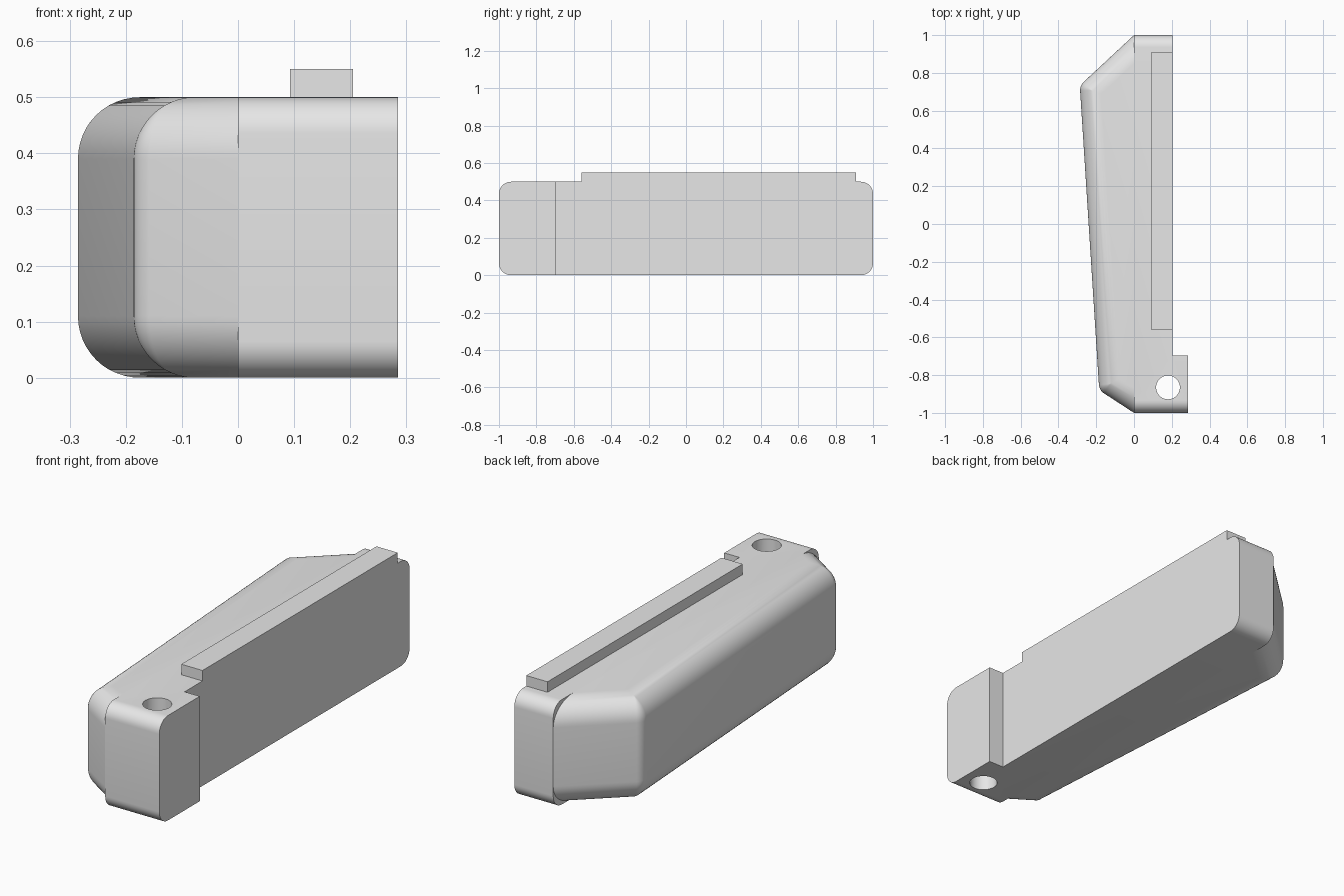
import bpy, bmesh, math
from mathutils import Vector

if "Cube" in bpy.data.objects:
    bpy.data.objects.remove(bpy.data.objects["Cube"])

HEIGHT = 0.5
grey = bpy.data.materials.new("plain grey")
grey.use_nodes = True
grey.diffuse_color = (0.8, 0.8, 0.8, 1)
grey.node_tree.nodes["Principled BSDF"].inputs["Base Color"].default_value = (0.8, 0.8, 0.8, 1)


def make_object(name, bm):
    bmesh.ops.recalc_face_normals(bm, faces=bm.faces)
    mesh = bpy.data.meshes.new(name)
    bm.to_mesh(mesh)
    bm.free()
    mesh.materials.append(grey)
    obj = bpy.data.objects.new(name, mesh)
    bpy.context.collection.objects.link(obj)
    return obj


def box(name, low, high):
    bm = bmesh.new()
    bmesh.ops.create_cube(bm, size=1)
    for v in bm.verts:
        v.co = Vector([a + (b - a) * (c + 0.5) for a, b, c in zip(low, high, v.co)])
    return make_object(name, bm)


def activate(obj):
    bpy.ops.object.select_all(action="DESELECT")
    obj.select_set(True)
    bpy.context.view_layer.objects.active = obj


def cut(obj, cutter):
    cutter.hide_render = True
    mod = obj.modifiers.new("cut", "BOOLEAN")
    mod.operation = "DIFFERENCE"
    mod.solver = "EXACT"
    mod.object = cutter
    activate(obj)
    bpy.ops.object.modifier_apply(modifier=mod.name)
    bpy.data.objects.remove(cutter)


def smooth(obj):
    activate(obj)
    bpy.ops.object.shade_smooth_by_angle(angle=math.radians(30))


# Main block: rounded end profile, extruded sideways
def main_block(radius=0.065, steps=10):
    bm = bmesh.new()
    profile = []
    for i, (sy, sz) in enumerate([(1, 1), (-1, 1), (-1, -1), (1, -1)]):
        cy = sy * (1 - radius)
        cz = HEIGHT / 2 + sz * (HEIGHT / 2 - radius)
        for k in range(steps + 1):
            a = (i + k / steps) * math.pi / 2
            profile.append(bm.verts.new((0, cy + radius * math.cos(a), cz + radius * math.sin(a))))
    face = bm.faces.new(profile)
    ext = bmesh.ops.extrude_face_region(bm, geom=[face])["geom"]
    bmesh.ops.translate(bm, vec=(0.285, 0, 0),
                        verts=[g for g in ext if isinstance(g, bmesh.types.BMVert)])
    return make_object("main_block", bm)


block = main_block()

# Recess behind the wider front end, then the vertical pin hole
cut(block, box("recess_cutter", (0.205, -0.695, -0.1), (0.4, 1.2, 0.7)))
bm = bmesh.new()
bmesh.ops.create_cone(bm, cap_ends=True, segments=48, radius1=0.063, radius2=0.063, depth=1)
bmesh.ops.translate(bm, vec=(0.18, -0.865, HEIGHT / 2), verts=bm.verts)
cut(block, make_object("hole_cutter", bm))
smooth(block)

# Raised rail along the top edge
box("top_rail", (0.093, -0.56, HEIGHT), (0.205, 0.91, 0.55))

# Tapered side body, seen from above as an open outline ending on the block
OUTLINE = [Vector(p) for p in [(0, 1), (-0.287, 0.733), (-0.184, -0.88), (0, -1)]]


def meet(p, d, q, e):
    return p + d * ((q - p).cross(e) / d.cross(e))


def plan_loop(inset, corner, steps=8):
    """Outline moved inwards, with its two outer corners rounded."""
    lines = []
    for a, b in zip(OUTLINE, OUTLINE[1:]):
        d = (b - a).normalized()
        lines.append((a + Vector((-d.y, d.x)) * inset, d))
    seam = (Vector((0, 0)), Vector((0, 1)))
    points = [meet(*lines[0], *seam)]
    radius = max(corner - inset, 0)
    for first, second in zip(lines, lines[1:]):
        tip = meet(*first, *second)
        turn = math.acos(first[1].dot(second[1]))
        start = tip - first[1] * radius * math.tan(turn / 2)
        normal = Vector((-first[1].y, first[1].x))
        for k in range(steps + 1):
            a = turn * k / steps
            points.append(start + first[1] * radius * math.sin(a)
                          + normal * radius * (1 - math.cos(a)))
    points.append(meet(*lines[2], *seam))
    return points


def side_body(radius=0.11, corner=0.06, steps=12):
    bm = bmesh.new()
    levels = []
    for k in range(steps + 1):
        a = k / steps * math.pi / 2
        levels.append((radius * (1 - math.sin(a)), radius * (1 - math.cos(a))))
    levels += [(inset, HEIGHT - z) for inset, z in reversed(levels)]
    rings = [[bm.verts.new((p.x, p.y, z)) for p in plan_loop(inset, corner)]
             for inset, z in levels]
    for low, high in zip(rings, rings[1:]):
        for i in range(len(low)):
            j = (i + 1) % len(low)
            bm.faces.new((low[i], low[j], high[j], high[i]))
    bm.faces.new(rings[0])
    bm.faces.new(rings[-1])
    bmesh.ops.remove_doubles(bm, verts=bm.verts, dist=0.0001)
    return make_object("side_body", bm)


smooth(side_body())
